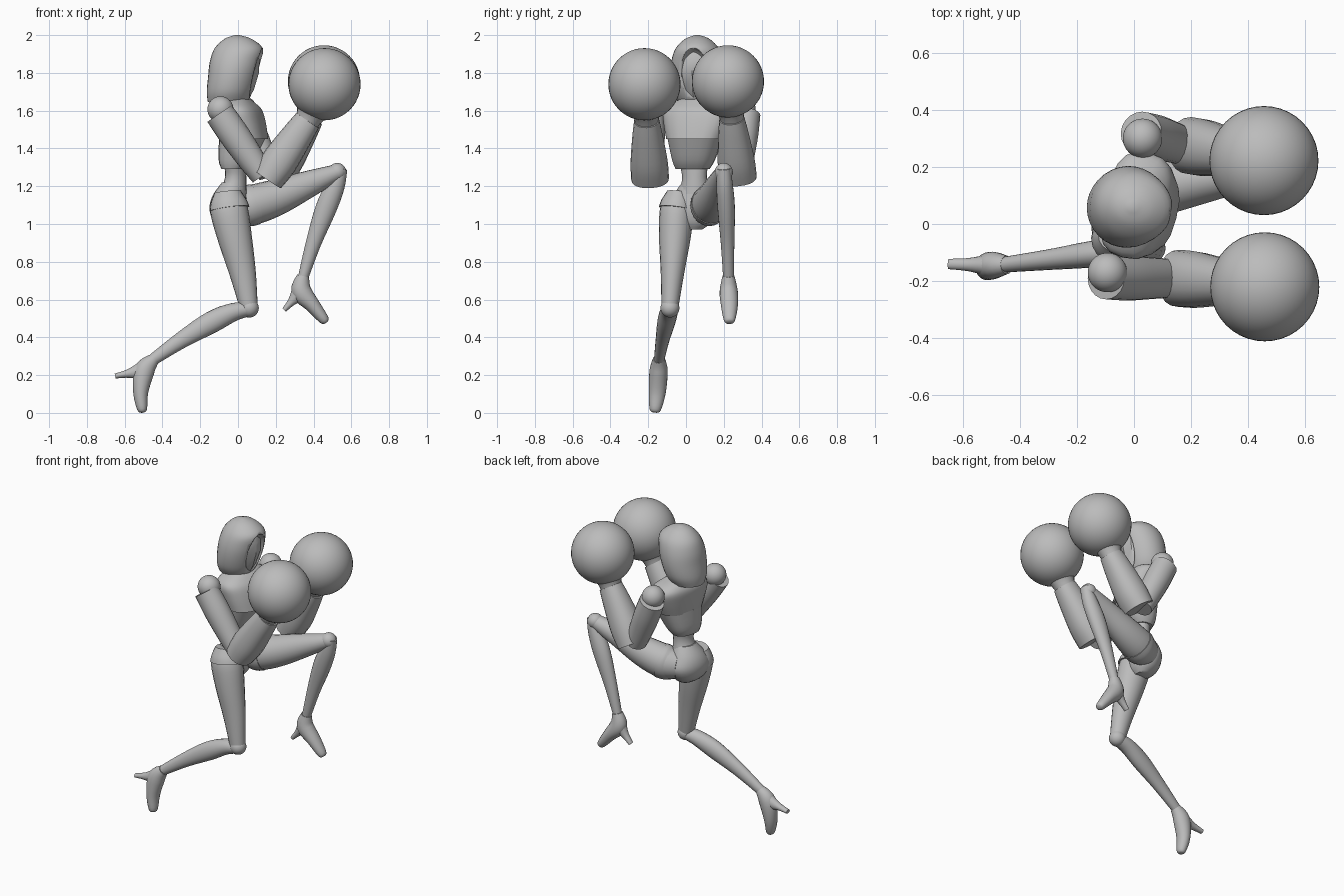
import bpy, bmesh, math
from mathutils import Vector

if "Cube" in bpy.data.objects:
    bpy.data.objects.remove(bpy.data.objects["Cube"])

grey = bpy.data.materials.new("plain_grey")
grey.use_nodes = True
GREY = (0.5, 0.5, 0.5, 1)
grey.diffuse_color = GREY
grey.node_tree.nodes["Principled BSDF"].inputs["Base Color"].default_value = GREY

Y = Vector((0, 1, 0))
SHOULDER = Vector((0.25, 0.97, 0))   # the twisted trunk's sideways axis
FACE = Vector((0.18, 0.98, 0))       # the head's sideways axis
UP = Vector((0, 0, 1))


def finish(name, bm, smooth=40):
    bmesh.ops.recalc_face_normals(bm, faces=bm.faces)
    me = bpy.data.meshes.new(name)
    bm.to_mesh(me)
    bm.free()
    me.materials.append(grey)
    ob = bpy.data.objects.new(name, me)
    bpy.context.collection.objects.link(ob)
    bpy.ops.object.select_all(action="DESELECT")
    ob.select_set(True)
    bpy.context.view_layer.objects.active = ob
    bpy.ops.object.shade_smooth_by_angle(angle=math.radians(smooth))
    return ob


def blend(stations, steps):
    """Smooth curve through the stations."""
    n, out = len(stations), []
    for i in range(n - 1):
        quad = [stations[max(0, min(n - 1, i + k))] for k in (-1, 0, 1, 2)]
        for s in range(steps):
            t = s / steps
            out.append([0.5 * (2 * b + (c - a) * t + (2 * a - 5 * b + 4 * c - d) * t * t
                               + (3 * b - a - 3 * c + d) * t ** 3)
                        for a, b, c, d in zip(*quad)])
    return out + [list(stations[-1])]


def loft(name, stations, side=Y, sides=20, steps=4, level=False, power=1.0):
    """Skin oval rings (x, y, z, depth radius, side radius) along a path."""
    rings = blend(stations, steps)
    pts = [Vector(r[:3]) for r in rings]
    bm = bmesh.new()
    loops = []
    for i, r in enumerate(rings):
        tangent = UP if level else (pts[min(i + 1, len(pts) - 1)] - pts[max(i - 1, 0)]).normalized()
        depth = side.cross(tangent).normalized()
        across = tangent.cross(depth)
        loop = []
        for k in range(sides):
            a = math.tau * k / sides
            c, s = (math.copysign(abs(f(a)) ** power, f(a)) for f in (math.cos, math.sin))
            loop.append(bm.verts.new(pts[i] + depth * max(r[3], .002) * c + across * max(r[4], .002) * s))
        loops.append(loop)
    for a, b in zip(loops, loops[1:]):
        for k in range(sides):
            j = (k + 1) % sides
            bm.faces.new((a[k], a[j], b[j], b[k]))
    bm.faces.new(loops[0])
    bm.faces.new(loops[-1])
    return finish(name, bm)


def ball(name, centre, radius, scale=(1, 1, 1), turn=0):
    bm = bmesh.new()
    bmesh.ops.create_uvsphere(bm, u_segments=40, v_segments=24, radius=radius)
    ob = finish(name, bm)
    ob.location, ob.scale, ob.rotation_euler.z = centre, scale, turn
    return ob


def foot(name, ankle, instep, sole, toe, heel):
    """Pointed shoe with a rounded tip and a spike heel."""
    tip = Vector(sole).lerp(Vector(toe), .85)
    loft(name + "_shoe", [(*ankle, .032, .032), (*instep, .054, .048), (*sole, .04, .045),
                          (*tip, .026, .03), (*toe, .008, .012)])
    start = Vector(instep).lerp(Vector(heel), .1)
    loft(name + "_heel", [(*start, .05, .038), (*start.lerp(Vector(heel), .5), .023, .023),
                          (*heel, .013, .018)])


def arm(name, shoulder, elbow, fist, lean):
    """Ball shoulder, two sleeves, flared cuff and round glove."""
    sh, el, fi = Vector(shoulder), Vector(elbow), Vector(fist)
    ball(name + "_shoulder", sh, .069)
    top = sh + Vector((-.005, lean, -.022))
    loft(name + "_upper_arm", [(*top, .078, .074), (*top.lerp(el, .35), .08, .078),
                               (*top.lerp(el, .75), .072, .072), (*el, .062, .068)])
    base = el + Vector((.026, 0, -.016))
    wrist = base.lerp(fi, .62) + Vector((.026, 0, 0))
    loft(name + "_forearm", [(*base, .087, .1), (*base.lerp(wrist, .3), .096, .098),
                             (*base.lerp(wrist, .75), .082, .08), (*wrist, .071, .066)], power=.9)
    loft(name + "_cuff", [(*wrist.lerp(fi, -.1), .06, .06), (*wrist.lerp(fi, .12), .074, .07),
                          (*wrist.lerp(fi, .42), .1, .1)])
    ball(name + "_glove", fi, .191)


# Arms, raised in a guard
arm("near_arm", (-.093, -.17, 1.607), (.13, -.19, 1.255), (.458, -.22, 1.74), -.02)
arm("far_arm", (.03, .3, 1.607), (.17, .275, 1.26), (.455, .222, 1.755), .02)

# Trunk: upper chest, ribs, waist and pelvis
loft("upper_chest", [(.03, .05, 1.45, .122, .152), (.018, .06, 1.53, .12, .178),
                     (.005, .067, 1.6, .112, .188), (-.005, .067, 1.64, .088, .145),
                     (-.01, .062, 1.67, .058, .07)], SHOULDER, level=True, power=.75)
loft("rib_plate", [(-.02, .035, 1.29, .062, .09), (-.008, .04, 1.34, .09, .113),
                   (.024, .05, 1.46, .118, .148)], SHOULDER, level=True, power=.8)
loft("waist", [(-.02, .04, 1.34, .06, .085), (-.012, .045, 1.25, .055, .066),
               (-.03, .045, 1.16, .075, .085)], SHOULDER, level=True)
loft("pelvis", [(-.025, .045, 1.22, .06, .066), (-.045, .04, 1.15, .088, .112),
                (-.05, .035, 1.08, .098, .143), (-.045, .035, 1.01, .08, .105),
                (-.03, .035, .97, .04, .05)], SHOULDER, level=True)
loft("neck", [(-.01, .06, 1.64, .05, .05), (0, .06, 1.78, .05, .05)], SHOULDER, level=True)

# Hood with a hollowed face opening
hood = loft("hood", [(-.055, .06, 1.645, .105, .1), (-.043, .06, 1.7, .122, .13),
                     (-.026, .06, 1.78, .132, .143), (-.011, .06, 1.86, .138, .138),
                     (.004, .06, 1.93, .128, .114), (0, .06, 1.98, .072, .064),
                     (-.005, .06, 2, .012, .012)],
            FACE, sides=32, level=True)
cutter = ball("hood_cutter", (.15, .035, 1.76), .1, (1.05, .88, 1.75), -.18)
cutter.hide_render = True
cut = hood.modifiers.new("opening", "BOOLEAN")
cut.object, cut.operation, cut.solver = cutter, "DIFFERENCE", "EXACT"
bpy.context.view_layer.objects.active = hood
bpy.ops.object.modifier_apply(modifier=cut.name)
bpy.data.objects.remove(cutter)

# Faceted mask inside the hood
loft("mask", [(.01, .05, 1.65, .04, .03), (.025, .045, 1.71, .06, .06),
              (.038, .045, 1.8, .074, .084), (.045, .045, 1.87, .07, .078),
              (.045, .05, 1.93, .045, .045)],
     FACE, sides=8, steps=1, level=True)

# Trailing leg
loft("trailing_thigh", [(-.06, -.045, 1.13, .085, .075), (-.045, -.05, 1.06, .1, .09),
                        (-.015, -.06, .92, .09, .083), (.025, -.072, .74, .07, .062),
                        (.057, -.085, .56, .048, .045)])
ball("trailing_knee", (.06, -.085, .555), .05)
loft("trailing_shin", [(.075, -.085, .55, .035, .04), (-.02, -.09, .535, .048, .047),
                       (-.14, -.105, .48, .058, .047), (-.3, -.125, .385, .044, .036),
                       (-.46, -.143, .275, .03, .027)])
foot("trailing", (-.445, -.143, .285), (-.495, -.145, .225), (-.515, -.152, .11),
     (-.506, -.165, .002), (-.65, -.14, .195))

# Lead leg, lifted
loft("lead_thigh", [(-.02, .1, 1.09, .085, .08), (.07, .125, 1.1, .105, .1),
                    (.2, .15, 1.14, .097, .09), (.37, .175, 1.21, .072, .065),
                    (.53, .2, 1.275, .043, .045)])
ball("lead_knee", (.525, .2, 1.275), .048)
loft("lead_shin", [(.55, .2, 1.295, .03, .035), (.515, .205, 1.2, .05, .044),
                   (.465, .213, 1.08, .056, .046), (.4, .22, .9, .041, .036),
                   (.343, .225, .71, .027, .028)])
foot("lead", (.345, .225, .725), (.335, .226, .645), (.395, .23, .57),
     (.468, .23, .478), (.245, .225, .545))

# Hip guards wrapping the tops of the thighs
loft("trailing_hip_guard", [(-.055, -.04, 1.17, .07, .06), (-.05, -.045, 1.12, .095, .085),
                            (-.045, -.05, 1.08, .106, .094)])
loft("lead_hip_guard", [(0, .11, 1.09, .09, .08), (.05, .12, 1.095, .108, .1),
                        (.09, .13, 1.105, .109, .104)])
